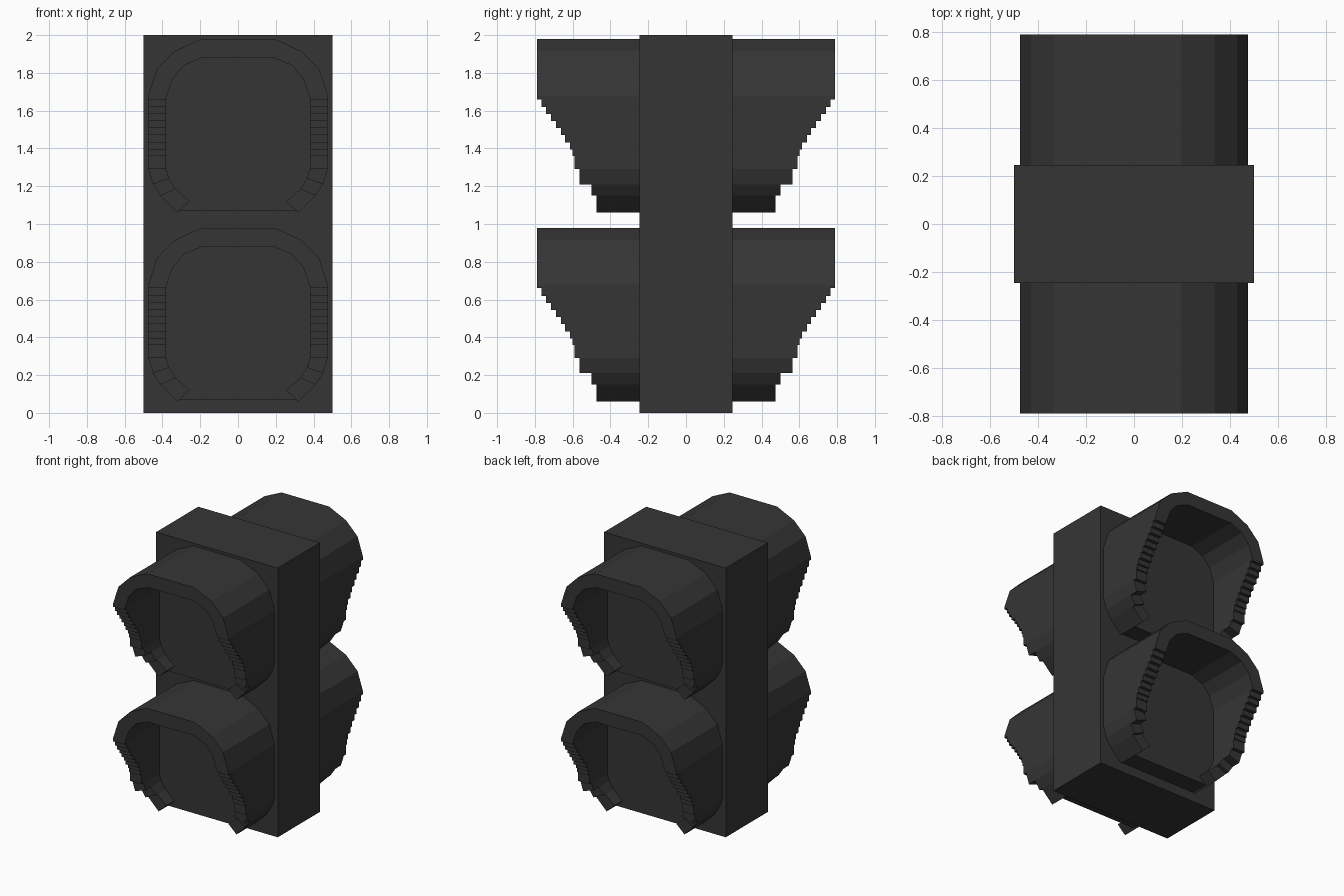
import bpy, bmesh

if "Cube" in bpy.data.objects:
    bpy.data.objects.remove(bpy.data.objects["Cube"])

black = bpy.data.materials.new("matte black")
black.diffuse_color = (0.036, 0.036, 0.036, 1)
black.use_nodes = True
black.node_tree.nodes["Principled BSDF"].inputs["Base Color"].default_value = black.diffuse_color

BACK, LENS = 0.24, 0.38          # hood root and lens face distance from centre

# right half of the hood section, top to bottom: outer x, z, inner x, z
RIB = [(.195, .98, .19, .88), (.335, .915, .285, .84), (.43, .82, .345, .77),
       (.475, .68, .38, .67)]
RIB += [(.475, z, .38, z) for z in (.66, .62, .582, .545, .507, .47, .432, .395, .36, .29)]
RIB += [(.45, .21, .365, .24), (.41, .15, .33, .185), (.32, .06, .255, .12)]
# how far each section reaches from the centre
REACH = [.79] * 4 + [.765, .742, .715, .688, .662, .64, .615, .6, .59, .565, .5, .475]


def finish(name, bm):
    bmesh.ops.remove_doubles(bm, verts=bm.verts, dist=1e-5)
    bmesh.ops.recalc_face_normals(bm, faces=bm.faces)
    me = bpy.data.meshes.new(name)
    bm.to_mesh(me)
    bm.free()
    me.materials.append(black)
    ob = bpy.data.objects.new(name, me)
    bpy.context.collection.objects.link(ob)
    return ob


def make_hood(name, side, lift):
    """Open-bottomed visor whose lower edge steps back section by section."""
    ribs = [(-a, b, -c, d) for a, b, c, d in reversed(RIB)] + RIB
    reach = REACH[::-1] + [.79] + REACH
    bm = bmesh.new()

    def quad(*pts):
        bm.faces.new([bm.verts.new((x, side * y, z + lift)) for x, y, z in pts])

    for i, r in enumerate(reach):
        a, b = ribs[i], ribs[i + 1]
        for k in (0, 2):         # outer and inner walls
            quad((a[k], BACK, a[k + 1]), (b[k], BACK, b[k + 1]),
                 (b[k], r, b[k + 1]), (a[k], r, a[k + 1]))
        quad((a[0], r, a[1]), (b[0], r, b[1]), (b[2], r, b[3]), (a[2], r, a[3]))
        quad((a[0], BACK, a[1]), (b[0], BACK, b[1]), (b[2], BACK, b[3]), (a[2], BACK, a[3]))
    ends = [BACK] + reach + [BACK]
    for i, s in enumerate(ribs):  # steps and end caps
        p, q = ends[i], ends[i + 1]
        if abs(p - q) > 1e-6:
            quad((s[0], p, s[1]), (s[0], q, s[1]), (s[2], q, s[3]), (s[2], p, s[3]))
    return finish(name, bm)


def make_lens(name, side, lift):
    """Solid round-cornered block closing the hood."""
    half = [((a + c) / 2, (b + d) / 2) for a, b, c, d in RIB[:-1]] + [(.309, .07)]
    outline = [(-x, z) for x, z in reversed(half)] + half
    bm = bmesh.new()
    f = bm.faces.new([bm.verts.new((x, side * BACK, z + lift)) for x, z in outline])
    out = bmesh.ops.extrude_face_region(bm, geom=[f], use_keep_orig=True)
    new = [v for v in out["geom"] if isinstance(v, bmesh.types.BMVert)]
    bmesh.ops.translate(bm, verts=new, vec=(0, side * (LENS - BACK), 0))
    return finish(name, bm)


# housing box
bm = bmesh.new()
bmesh.ops.create_cube(bm, size=1)
for v in bm.verts:
    v.co = (v.co.x, v.co.y * .494, v.co.z * 2 + 1)
finish("housing", bm)

# two hooded lenses on the front and on the back
for side, face in ((-1, "front"), (1, "back")):
    for lift, level in ((0, "lower"), (1, "upper")):
        make_hood(f"{face}_{level}_hood", side, lift)
        make_lens(f"{face}_{level}_lens", side, lift)
